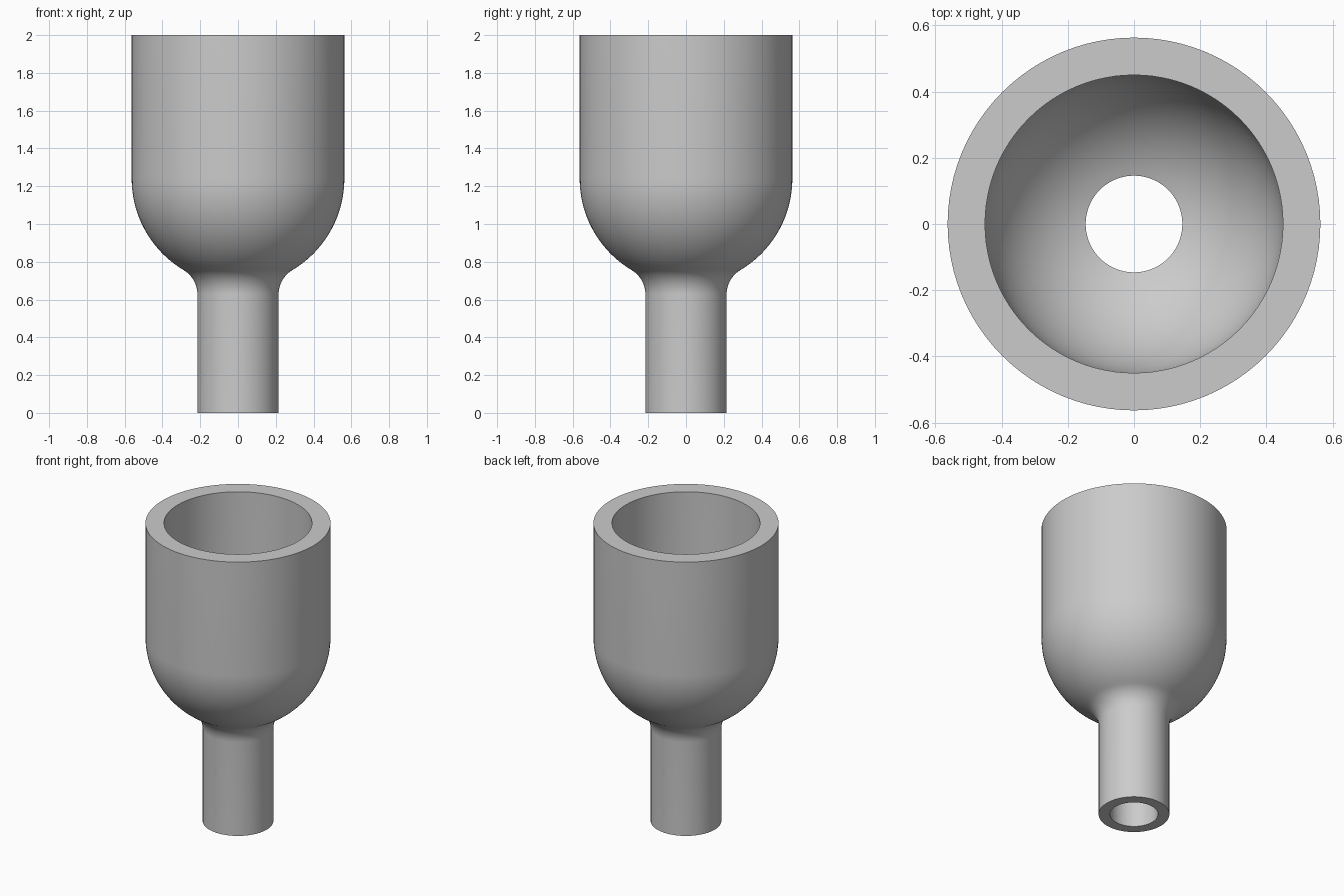
import bpy
import bmesh
from math import sin, cos, pi, sqrt, atan2

SEGMENTS = 96
cube = bpy.data.objects.get("Cube")
if cube:
    bpy.data.objects.remove(cube, do_unlink=True)

# Main dimensions
height = 2.0
bowl_outer, bowl_inner = 0.563, 0.45
stem_outer, stem_inner = 0.215, 0.146
bowl_z = 1.24
fillet = 0.15


def arc(cx, cz, radius, start, end, steps):
    """Points on a circular arc in the radius/height plane."""
    angles = [start + (end - start) * i / steps for i in range(steps + 1)]
    return [(cx + radius * cos(a), cz + radius * sin(a)) for a in angles]


# Outer wall: stem, concave fillet, round bowl bottom, straight cup
fillet_x = stem_outer + fillet
drop = sqrt((bowl_outer + fillet) ** 2 - fillet_x ** 2)
meet = atan2(drop, fillet_x)
outer = [(stem_outer, 0)]
outer += arc(fillet_x, bowl_z - drop, fillet, pi, pi - meet, 12)
outer += arc(0, bowl_z, bowl_outer, -meet, 0, 24)[1:]
outer += [(bowl_outer, height)]

# Inner wall: straight cup, round bottom, drain bore
bore_angle = -atan2(sqrt(bowl_inner ** 2 - stem_inner ** 2), stem_inner)
inner = [(bowl_inner, height)]
inner += arc(0, bowl_z, bowl_inner, 0, bore_angle, 24)
inner += [(stem_inner, 0)]

# Revolve the closed profile around z
bm = bmesh.new()
verts = [bm.verts.new((r, 0, z)) for r, z in outer + inner]
edges = [bm.edges.new((v, verts[(i + 1) % len(verts)])) for i, v in enumerate(verts)]
bmesh.ops.spin(bm, geom=verts + edges, cent=(0, 0, 0), axis=(0, 0, 1),
               angle=2 * pi, steps=SEGMENTS, use_merge=True)
bmesh.ops.remove_doubles(bm, verts=bm.verts[:], dist=0.0001)
bmesh.ops.recalc_face_normals(bm, faces=bm.faces[:])
mesh = bpy.data.meshes.new("funnel_cup")
bm.to_mesh(mesh)
bm.free()

# Plain grey finish
grey = bpy.data.materials.new("light_grey")
grey.use_nodes = True
colour = (0.6, 0.6, 0.6, 1)
grey.diffuse_color = colour
grey.node_tree.nodes["Principled BSDF"].inputs["Base Color"].default_value = colour
mesh.materials.append(grey)

cup = bpy.data.objects.new("funnel_cup", mesh)
bpy.context.collection.objects.link(cup)
bpy.ops.object.select_all(action="DESELECT")
cup.select_set(True)
bpy.context.view_layer.objects.active = cup
bpy.ops.object.shade_smooth_by_angle(angle=pi / 6)
